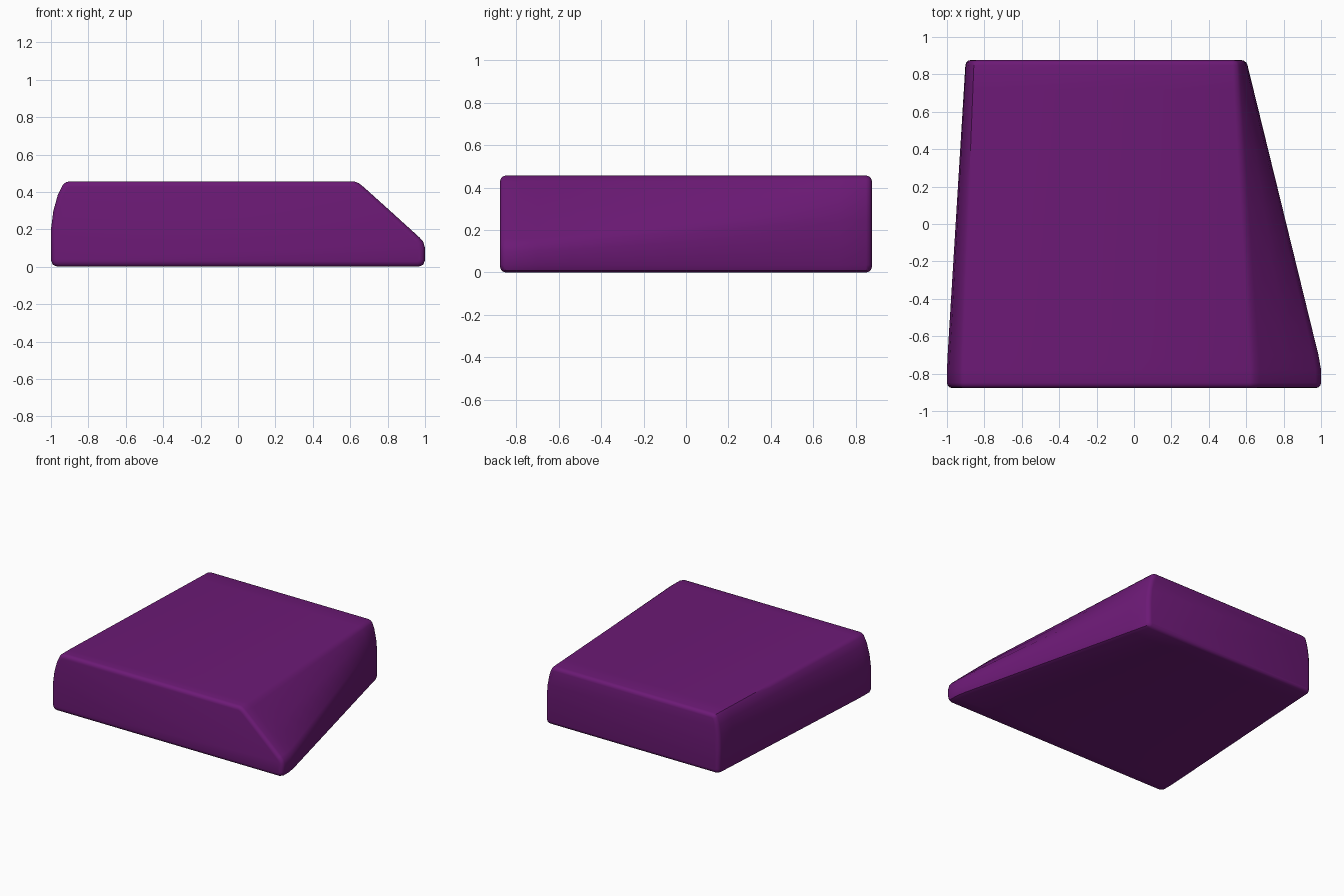
import bpy, bmesh, math

if "Cube" in bpy.data.objects:
    bpy.data.objects.remove(bpy.data.objects["Cube"])

# Matching (x, z) cross-sections at the wide front and the narrow back
FRONT = [(-0.965, 0), (-0.99, 0.01), (-1, 0.035), (-1, 0.2), (-0.987, 0.3), (-0.963, 0.385),
         (-0.937, 0.438), (-0.92, 0.452), (-0.895, 0.457),
         (0.62, 0.457), (0.645, 0.447), (0.67, 0.428), (0.82, 0.293), (0.97, 0.157), (0.99, 0.135), (1, 0.1),
         (1, 0.035), (0.99, 0.01), (0.965, 0)]
BACK = [(-0.87, 0), (-0.892, 0.01), (-0.9, 0.035), (-0.9, 0.2), (-0.897, 0.3), (-0.885, 0.38),
        (-0.868, 0.435), (-0.855, 0.452), (-0.835, 0.457),
        (0.525, 0.457), (0.548, 0.449), (0.56, 0.435), (0.577, 0.39), (0.592, 0.31), (0.597, 0.25), (0.6, 0.19),
        (0.6, 0.035), (0.592, 0.01), (0.57, 0)]
Y = 0.877


def section(bm, y, t):
    return [bm.verts.new((a[0] + (b[0] - a[0]) * t, y, a[1] + (b[1] - a[1]) * t))
            for a, b in zip(FRONT, BACK)]


# Body lofted from front to back, straight for a short length at the front
bm = bmesh.new()
stations = [(-Y, 0), (-0.78, 0), (-0.7, 0.035)]
stations += [(-0.7 + (Y + 0.7) * i / 10, 0.035 + 0.965 * i / 10) for i in range(1, 11)]
rings = [section(bm, y, t) for y, t in stations]
n = len(FRONT)
for r, s in zip(rings, rings[1:]):
    for i in range(n):
        j = (i + 1) % n
        bm.faces.new((r[i], r[j], s[j], s[i]))
caps = [bm.faces.new(rings[0]), bm.faces.new(rings[-1])]
bmesh.ops.recalc_face_normals(bm, faces=bm.faces[:])

# Rounded rims around the end faces
rim = [e for f in caps for e in f.edges]
bmesh.ops.bevel(bm, geom=rim, offset=0.028, offset_type='OFFSET', segments=3,
                profile=0.5, affect='EDGES', clamp_overlap=True)

mesh = bpy.data.meshes.new("tapered_block")
bm.to_mesh(mesh)
bm.free()
block = bpy.data.objects.new("tapered_block", mesh)
bpy.context.collection.objects.link(block)

purple = bpy.data.materials.new("purple")
purple.diffuse_color = (0.15, 0.01, 0.18, 1)
purple.use_nodes = True
purple.node_tree.nodes["Principled BSDF"].inputs["Base Color"].default_value = purple.diffuse_color
mesh.materials.append(purple)

bpy.context.view_layer.objects.active = block
block.select_set(True)
bpy.ops.object.shade_smooth_by_angle(angle=math.radians(35))
